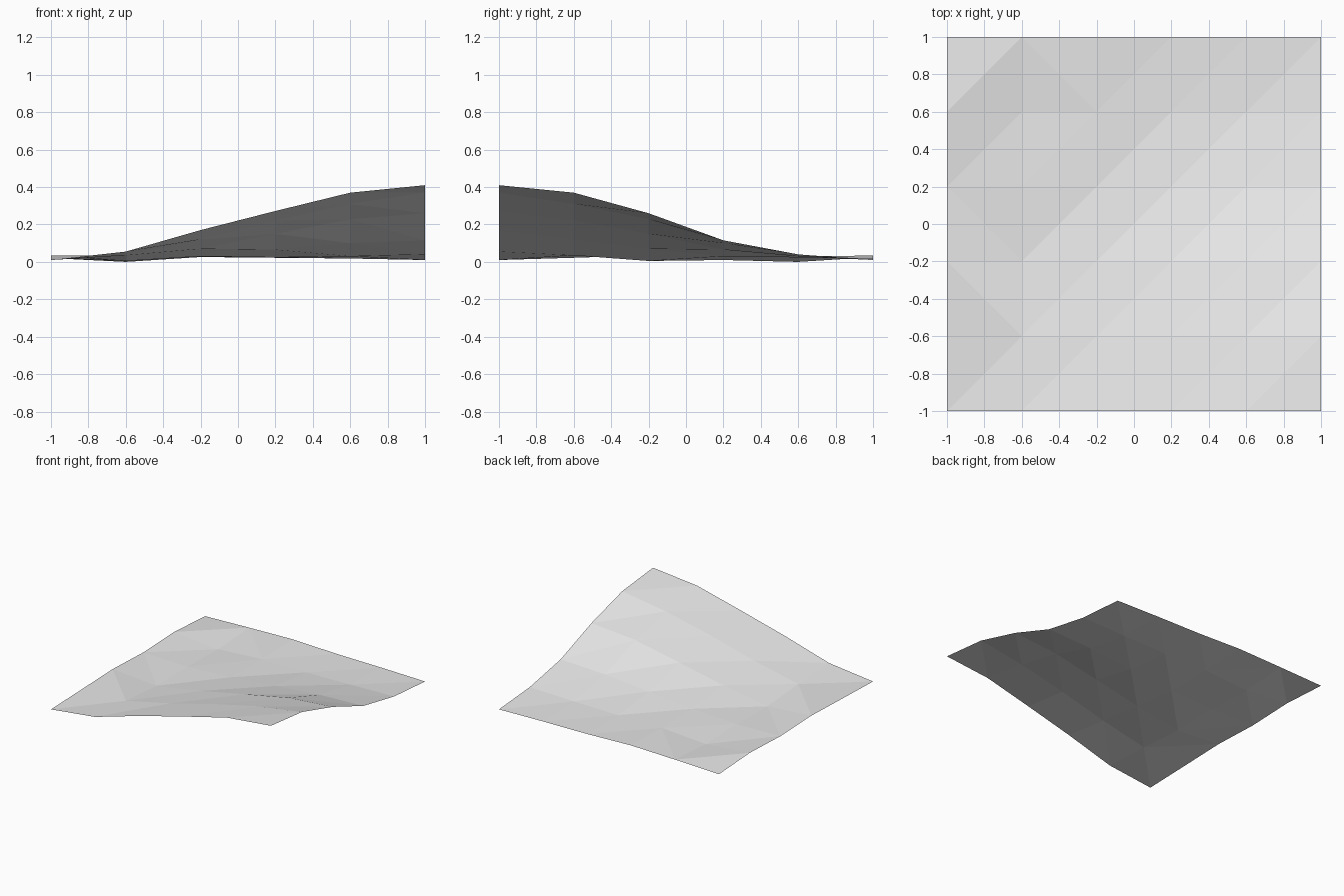
import bpy
import bmesh

# Remove the default object
cube = bpy.data.objects.get("Cube")
if cube:
    bpy.data.objects.remove(cube, do_unlink=True)

# Plain grey ground colour
grey = bpy.data.materials.new("ground_grey")
grey.use_nodes = True
colour = (0.8, 0.8, 0.8, 1.0)
grey.diffuse_color = colour
shader = next(n for n in grey.node_tree.nodes if n.type == "BSDF_PRINCIPLED")
shader.inputs["Base Color"].default_value = colour

# Heights in thousandths: rows run front to back, columns from -x to +x
HEIGHTS = [
    (10, 55, 170, 272, 370, 410),
    (22, 35, 120, 222, 310, 370),
    (35, 5, 70, 150, 228, 260),
    (20, 10, 30, 65, 100, 115),
    (35, 0, 26, 24, 30, 40),
    (12, 25, 35, 22, 18, 10),
]
SIZE = 2.0
COUNT = len(HEIGHTS)
STEP = SIZE / (COUNT - 1)

# Terrain sheet: a square grid of points lifted into a corner hill
bm = bmesh.new()
points = [
    [bm.verts.new((col * STEP - SIZE / 2, row * STEP - SIZE / 2, height / 1000))
     for col, height in enumerate(heights)]
    for row, heights in enumerate(HEIGHTS)
]

# Split each cell along the diagonal whose ends are closest in height
for row in range(COUNT - 1):
    for col in range(COUNT - 1):
        a, b = points[row][col], points[row][col + 1]
        d, c = points[row + 1][col], points[row + 1][col + 1]
        if abs(a.co.z - c.co.z) <= abs(b.co.z - d.co.z):
            triangles = [(a, b, c), (a, c, d)]
        else:
            triangles = [(a, b, d), (b, c, d)]
        for triangle in triangles:
            bm.faces.new(triangle).smooth = False

mesh = bpy.data.meshes.new("terrain_sheet")
bm.normal_update()
bm.to_mesh(mesh)
bm.free()
mesh.materials.append(grey)
terrain = bpy.data.objects.new("terrain_sheet", mesh)
bpy.context.collection.objects.link(terrain)
